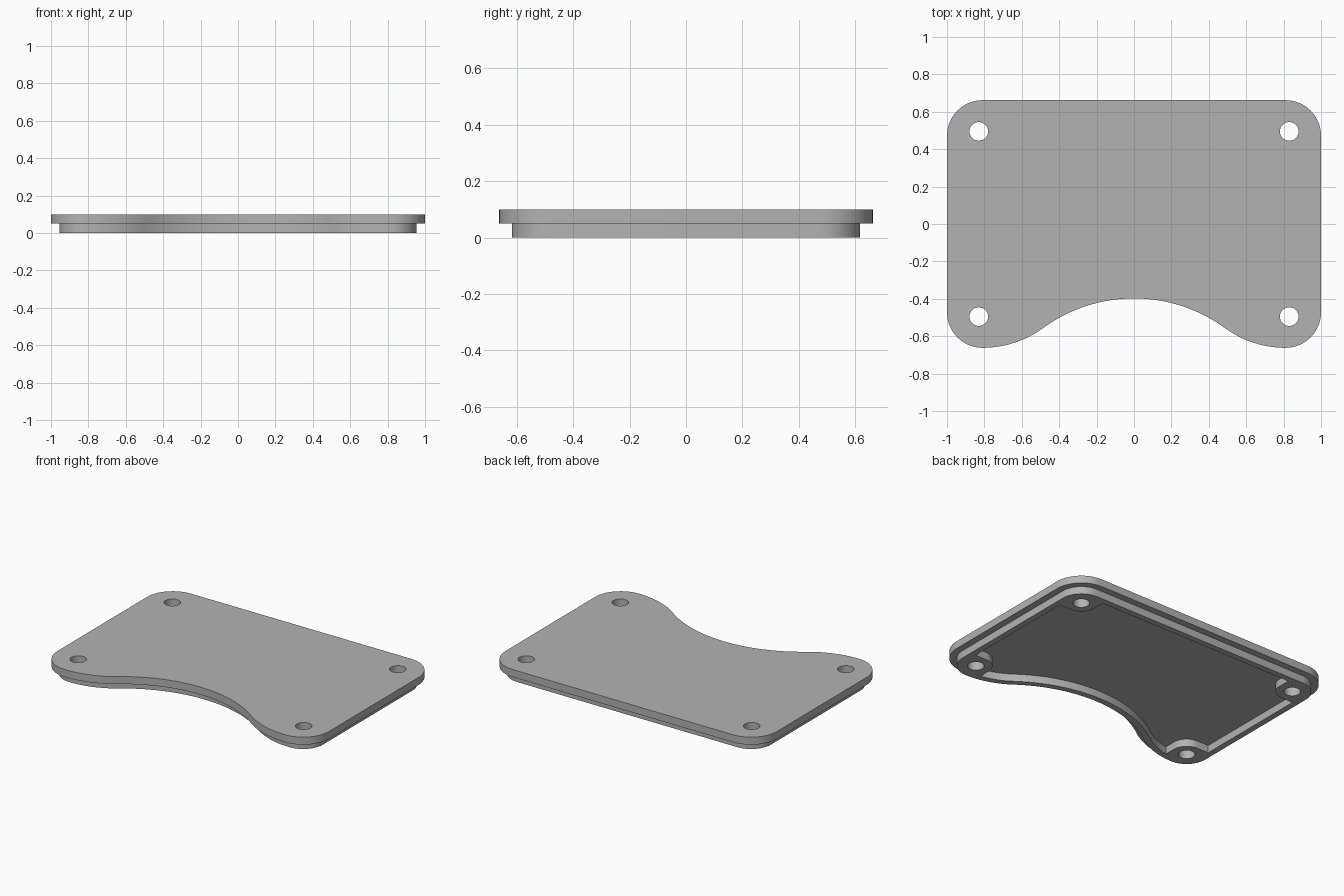
import bpy, bmesh
from math import sin, cos, pi, asin
from mathutils import Vector

if "Cube" in bpy.data.objects:
    bpy.data.objects.remove(bpy.data.objects["Cube"], do_unlink=True)

HALF_X, HALF_Y, CORNER = 1.0, 0.662, 0.19
HOLE_X, HOLE_Y, HOLE_R, BOSS_R = 0.83, 0.495, 0.05, 0.1
LEDGE, WALL = 0.045, 0.04
STEP, TOP = 0.05, 0.1

grey = bpy.data.materials.new("plain grey")
grey.use_nodes = True
grey.diffuse_color = (0.45, 0.45, 0.45, 1)
grey.node_tree.nodes["Principled BSDF"].inputs["Base Color"].default_value = (0.45, 0.45, 0.45, 1)


def arc(cx, cy, r, a0, a1, n=16):
    return [(cx + r * cos(a0 + (a1 - a0) * i / n), cy + r * sin(a0 + (a1 - a0) * i / n))
            for i in range(n + 1)]


# Front edge: an outward sweep meets the hand-hold arch at a tangent
CX, CY = HALF_X - CORNER, HALF_Y - CORNER
rise = HALF_Y - 0.398
span = (CX ** 2 + rise ** 2) / (2 * rise)
ARCH_R = 0.6 * span
SWEEP_R = span - ARCH_R
TILT = asin(CX / span)


def mirrored(half):
    """Close a right-hand half outline with its mirror image."""
    return half + [(-x, y) for x, y in reversed(half) if x > 1e-5]


def sweep(d):
    return arc(CX, -HALF_Y + SWEEP_R, SWEEP_R - d, -pi / 2 - TILT, -pi / 2)


def arch(d):
    return arc(0, -HALF_Y + rise - ARCH_R, ARCH_R + d, pi / 2, pi / 2 - TILT, 24)


def outline(d):
    """Outer shape, moved inward by d."""
    r = CORNER - d
    return mirrored(arch(d)[:-1] + sweep(d)[:-1]
                    + arc(CX, -CY, r, -pi / 2, 0) + arc(CX, CY, r, 0, pi / 2))


def cavity(d):
    """Inside of the rim, notched around the screw bosses."""
    edge = HOLE_X - BOSS_R
    side, back = HALF_X - d, HALF_Y - d
    rr = SWEEP_R - d
    front = -HALF_Y + SWEEP_R - (rr ** 2 - (CX - edge) ** 2) ** 0.5
    half = arch(d)[:-1] + [p for p in sweep(d) if p[0] < edge - 0.005]
    half += [(edge, front)] + arc(HOLE_X, -HOLE_Y, BOSS_R, pi, pi / 2)
    half += [(side, -HOLE_Y + BOSS_R), (side, HOLE_Y - BOSS_R)]
    half += arc(HOLE_X, HOLE_Y, BOSS_R, -pi / 2, -pi) + [(edge, back)]
    return mirrored(half)


holes = [arc(sx * HOLE_X, sy * HOLE_Y, HOLE_R, 0, 2 * pi, 32)[:-1]
         for sx in (-1, 1) for sy in (-1, 1)]


def slab(name, loops, z0, z1):
    """Extrude filled outlines, with any inner loops left open."""
    curve = bpy.data.curves.new(name + " profile", "CURVE")
    curve.dimensions, curve.fill_mode = "2D", "BOTH"
    curve.extrude = (z1 - z0) / 2
    for loop in loops:
        spline = curve.splines.new("POLY")
        spline.points.add(len(loop) - 1)
        for point, (x, y) in zip(spline.points, loop):
            point.co = (x, y, 0, 1)
        spline.use_cyclic_u = True
    temp = bpy.data.objects.new(name + " profile", curve)
    bpy.context.collection.objects.link(temp)
    bpy.context.view_layer.update()
    mesh = bpy.data.meshes.new_from_object(temp.evaluated_get(bpy.context.evaluated_depsgraph_get()))
    bpy.data.objects.remove(temp, do_unlink=True)
    bm = bmesh.new()
    bm.from_mesh(mesh)
    bmesh.ops.remove_doubles(bm, verts=bm.verts, dist=1e-5)
    bmesh.ops.translate(bm, verts=bm.verts, vec=Vector((0, 0, (z0 + z1) / 2)))
    bmesh.ops.recalc_face_normals(bm, faces=bm.faces)
    bm.to_mesh(mesh)
    bm.free()
    mesh.materials.clear()
    mesh.materials.append(grey)
    obj = bpy.data.objects.new(name, mesh)
    bpy.context.collection.objects.link(obj)
    bpy.ops.object.select_all(action="DESELECT")
    obj.select_set(True)
    bpy.context.view_layer.objects.active = obj
    bpy.ops.object.shade_smooth_by_angle(angle=pi / 6)
    return obj


# Cover plate, and the recessed rim with bosses beneath it
slab("cover_plate", [outline(0)] + holes, STEP, TOP)
slab("under_rim", [outline(LEDGE), cavity(LEDGE + WALL)] + holes, 0, STEP)
